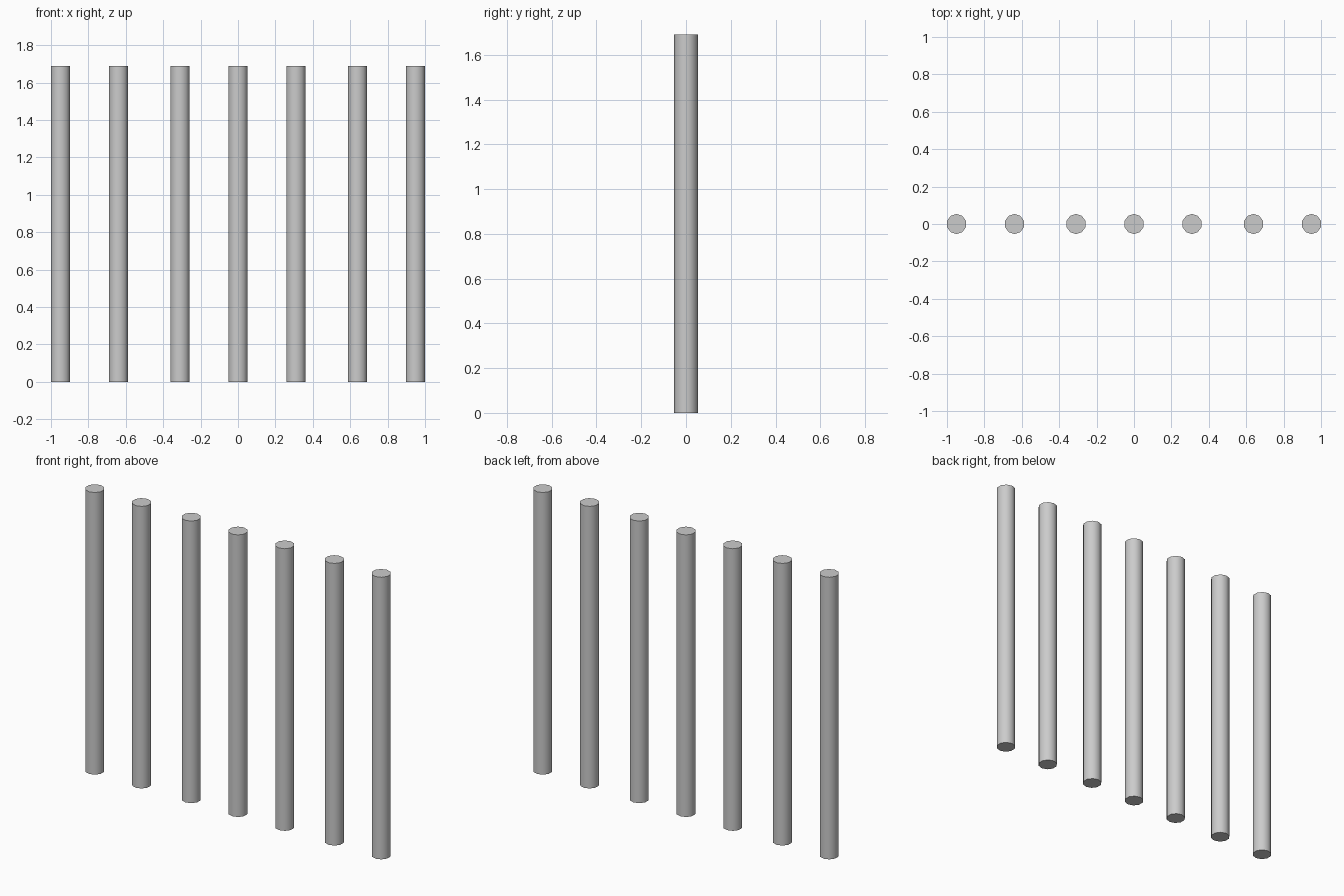
import bpy
import math

if "Cube" in bpy.data.objects:
    bpy.data.objects.remove(bpy.data.objects["Cube"])

HEIGHT = 1.69
RADIUS = 0.0535


def post(name, x):
    # ten-sided capped post, smooth sides with crisp rims
    bpy.ops.mesh.primitive_cylinder_add(
        vertices=10, radius=RADIUS, depth=HEIGHT, location=(x, 0, HEIGHT / 2))
    ob = bpy.context.object
    ob.name = name
    bpy.ops.object.shade_smooth_by_angle(angle=math.radians(50))


# centre post, then mirrored pairs outward
post("post_centre", 0)
for i, x in enumerate((0.31, 0.639, 0.949), 1):
    post(f"post_right_{i}", x)
    post(f"post_left_{i}", -x)
